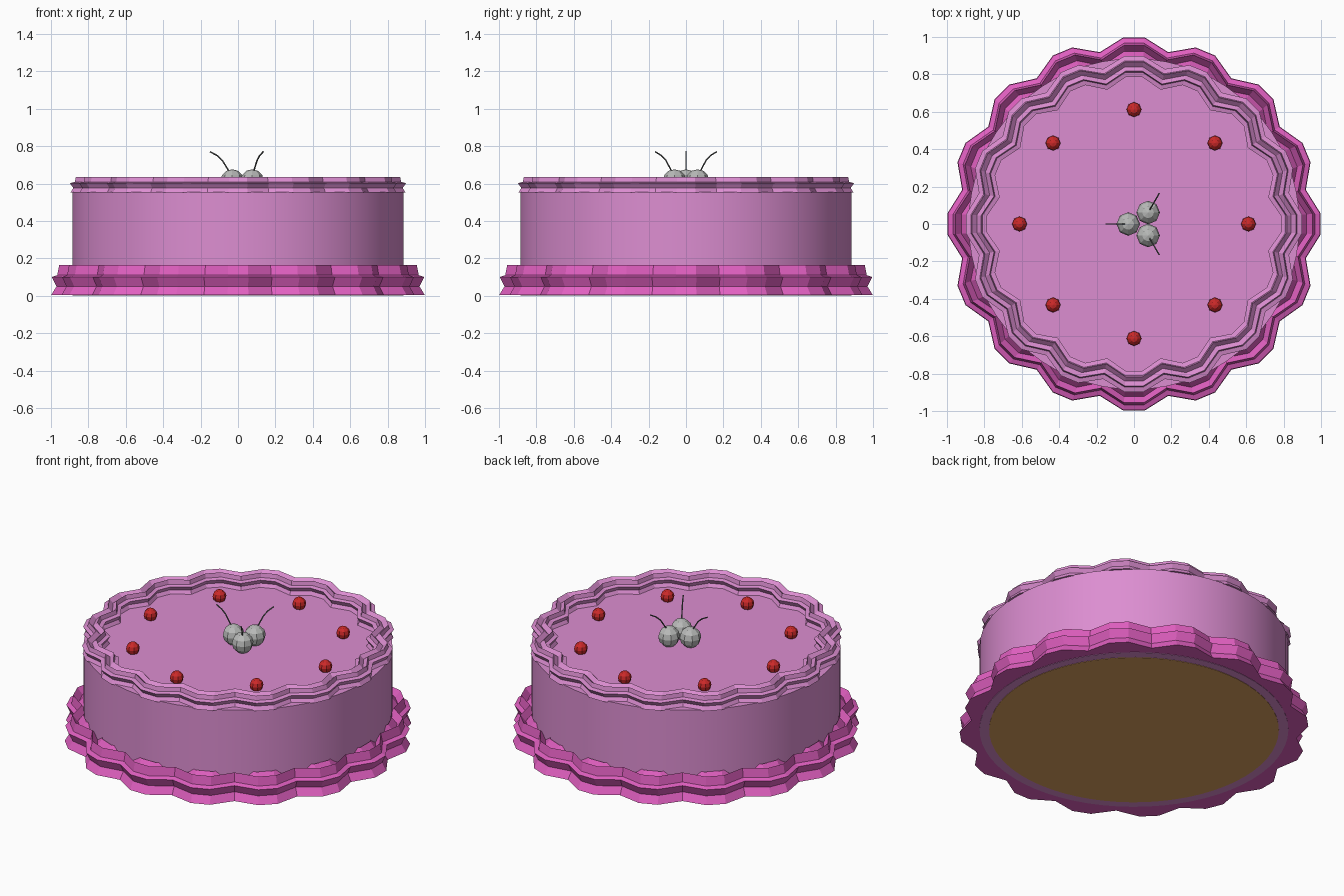
import bpy, bmesh, math
from mathutils import Vector

if "Cube" in bpy.data.objects:
    bpy.data.objects.remove(bpy.data.objects["Cube"])


def mat(name, rgb):
    m = bpy.data.materials.new(name)
    m.diffuse_color = (*rgb, 1)
    m.use_nodes = True
    m.node_tree.nodes["Principled BSDF"].inputs["Base Color"].default_value = m.diffuse_color
    return m


PINK = mat("light pink icing", (0.72, 0.27, 0.64))
MAGENTA = mat("magenta icing", (0.75, 0.115, 0.53))
RED = mat("red", (0.60, 0.022, 0.022))
GREY = mat("grey cherry", (0.48, 0.49, 0.48))
STEM = mat("dark stem", (0.12, 0.13, 0.13))
SPONGE = mat("tan sponge", (0.72, 0.36, 0.12))


def finish(bm, name, material, smooth=False):
    bmesh.ops.recalc_face_normals(bm, faces=bm.faces)
    me = bpy.data.meshes.new(name)
    bm.to_mesh(me)
    bm.free()
    me.materials.append(material)
    ob = bpy.data.objects.new(name, me)
    bpy.context.collection.objects.link(ob)
    if smooth:
        bpy.ops.object.select_all(action='DESELECT')
        ob.select_set(True)
        bpy.context.view_layer.objects.active = ob
        bpy.ops.object.shade_smooth_by_angle(angle=math.radians(40))
    return ob


def cylinder(name, r, z0, z1, material):
    bm = bmesh.new()
    bmesh.ops.create_cone(bm, cap_ends=True, segments=64, radius1=r, radius2=r, depth=z1 - z0)
    bmesh.ops.translate(bm, verts=bm.verts, vec=(0, 0, (z0 + z1) / 2))
    return finish(bm, name, material, True)


def wavy_ring(name, profile, wave, material):
    """Closed star-like section swept round 16 lobes, three corners per lobe."""
    bm = bmesh.new()
    rings = []
    for k in range(16):
        for deg, dr in ((-3.2, 0), (3.2, 0), (11.25, -wave)):
            a = math.radians(k * 22.5 + deg)
            rings.append([bm.verts.new(((r + dr) * math.cos(a), (r + dr) * math.sin(a), z))
                          for r, z in profile])
    n = len(profile)
    for i, ring in enumerate(rings):
        nxt = rings[(i + 1) % len(rings)]
        for j in range(n):
            bm.faces.new((ring[j], nxt[j], nxt[(j + 1) % n], ring[(j + 1) % n]))
    return finish(bm, name, material)


def ball(name, loc, r, material):
    bm = bmesh.new()
    bmesh.ops.create_uvsphere(bm, u_segments=8, v_segments=6, radius=r)
    bmesh.ops.translate(bm, verts=bm.verts, vec=loc)
    return finish(bm, name, material)


def stem(name, pts, r, material):
    bm = bmesh.new()
    pts = [Vector(p) for p in pts]
    rings = []
    for i, p in enumerate(pts):
        d = (pts[min(i + 1, len(pts) - 1)] - pts[max(i - 1, 0)]).normalized()
        u = d.cross(Vector((0, 0, 1))).normalized()
        v = d.cross(u)
        rings.append([bm.verts.new(p + r * (u * math.cos(t) + v * math.sin(t)))
                      for t in (q * math.tau / 5 for q in range(5))])
    for a, b in zip(rings, rings[1:]):
        for j in range(5):
            bm.faces.new((a[j], a[(j + 1) % 5], b[(j + 1) % 5], b[j]))
    bm.faces.new(rings[0])
    bm.faces.new(rings[-1])
    return finish(bm, name, material)


# Cake body and the sponge showing underneath
TOP = 0.555
cylinder("cake_body", 0.885, 0.002, TOP, PINK)
cylinder("sponge_base", 0.83, 0.0, 0.05, SPONGE)

# Piped icing around the bottom and top edges
wavy_ring("bottom_icing", [(1.0, 0.004), (0.972, 0.05), (0.997, 0.1), (0.968, 0.11),
                           (0.957, 0.165), (0.925, 0.125), (0.893, 0.165), (0.882, 0.11),
                           (0.853, 0.1), (0.85, 0.004)], 0.063, MAGENTA)
wavy_ring("top_icing", [(0.897, 0.551), (0.882, 0.576), (0.9, 0.602), (0.874, 0.608),
                        (0.868, 0.635), (0.842, 0.612), (0.818, 0.635), (0.812, 0.608),
                        (0.787, 0.602), (0.803, 0.576), (0.788, 0.551)], 0.055, PINK)

# Red beads in a circle
for i in range(8):
    a = i * math.tau / 8
    ball(f"bead_{i + 1}", (0.612 * math.cos(a), 0.612 * math.sin(a), 0.583), 0.04, RED)

# Three cherries with stems bending outward
for i, deg in enumerate((60, 180, 300)):
    c, s = math.cos(math.radians(deg)), math.sin(math.radians(deg))
    ball(f"cherry_{i + 1}", (0.04 + 0.071 * c, 0.071 * s, 0.613), 0.063, GREY)
    path = [(0.085, 0.66), (0.103, 0.69), (0.125, 0.725), (0.152, 0.75), (0.19, 0.77)]
    stem(f"cherry_stem_{i + 1}", [(0.04 + d * c, d * s, z) for d, z in path], 0.004, STEM)
